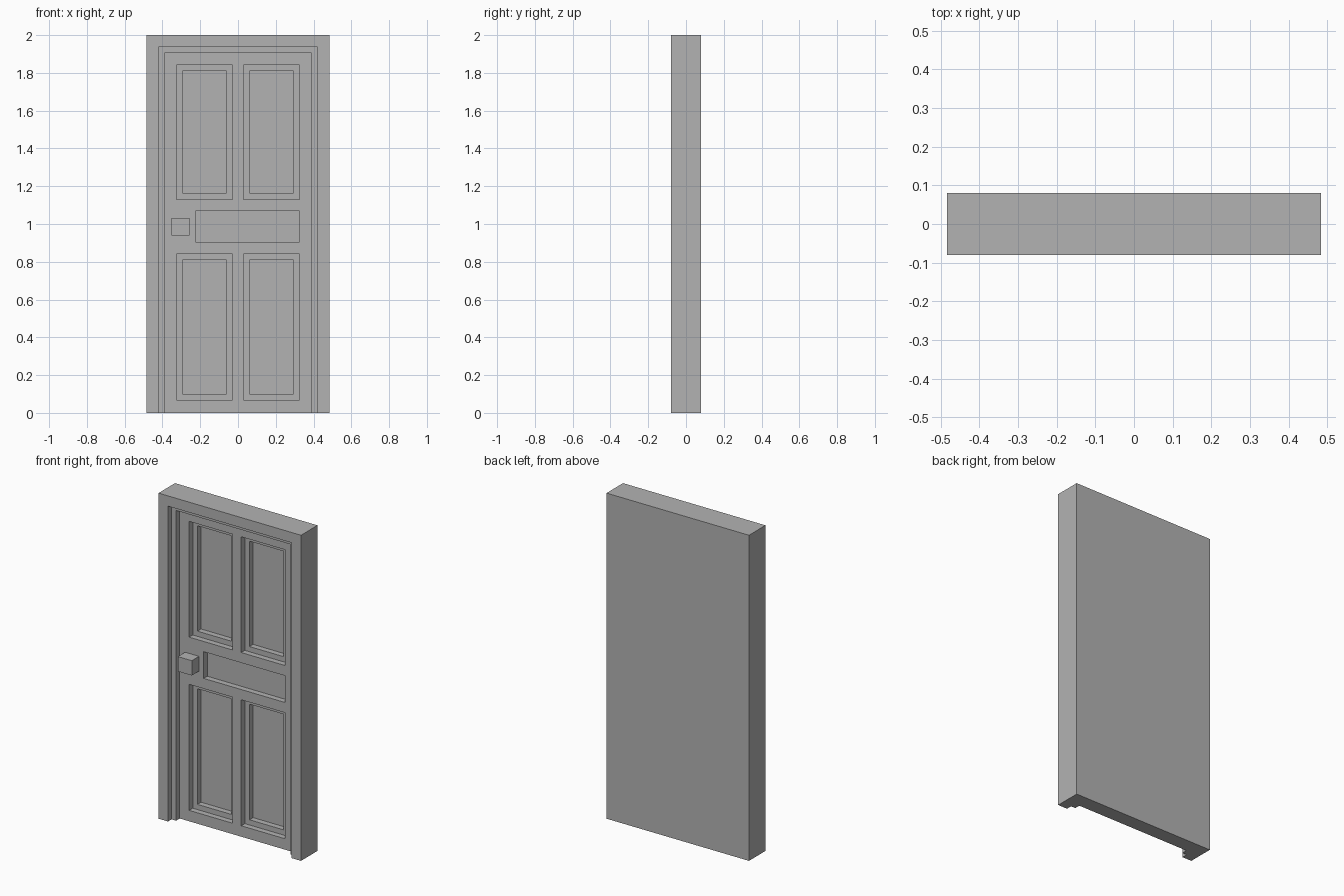
import bpy
import bmesh

cube = bpy.data.objects.get("Cube")
if cube:
    bpy.data.objects.remove(cube, do_unlink=True)

FRONT, BACK, STEP = -0.08, 0.08, 0.035
LEAF = FRONT + 2 * STEP      # front plane of the door leaf
TRIM = 0.032                 # width of each stepped ledge

grey = bpy.data.materials.new("plain grey")
grey.use_nodes = True
grey.diffuse_color = (0.45, 0.45, 0.45, 1)
grey.node_tree.nodes["Principled BSDF"].inputs["Base Color"].default_value = grey.diffuse_color


def box(name, x, y, z):
    """Box between the (low, high) limits on each axis."""
    bm = bmesh.new()
    bmesh.ops.create_cube(bm, size=1)
    for v in bm.verts:
        v.co = [lim[0] if c < 0 else lim[1] for c, lim in zip(v.co, (x, y, z))]
    mesh = bpy.data.meshes.new(name)
    bm.to_mesh(mesh)
    bm.free()
    mesh.materials.append(grey)
    obj = bpy.data.objects.new(name, mesh)
    bpy.context.collection.objects.link(obj)
    return obj


door = box("door_and_frame", (-0.484, 0.484), (FRONT, BACK), (0, 2))
cutters = []


def recess(x, z, floor):
    """Sink a rectangle of the door front down to the plane y = floor."""
    cutter = box("recess_cutter", x, (FRONT - 0.1, floor), z)
    cutter.hide_render = True
    mod = door.modifiers.new("recess", "BOOLEAN")
    mod.operation = "DIFFERENCE"
    mod.solver = "EXACT"
    mod.object = cutter
    cutters.append(cutter)


# Stepped doorway, open at the floor
recess((-0.42, 0.42), (-0.1, 1.937), FRONT + STEP)
recess((-0.389, 0.389), (-0.1, 1.905), LEAF)

# Four tall panels, each sunk in two steps
for side in (-1, 1):
    for low, high in ((0.067, 0.841), (1.131, 1.842)):
        for level in range(2):
            d = level * TRIM
            x = sorted((side * (0.029 + d), side * (0.325 - d)))
            recess(x, (low + d, high - d), LEAF + (level + 1) * STEP)

# Wide middle panel
recess((-0.226, 0.325), (0.904, 1.068), LEAF + STEP)

# Bake the cuts and drop the cutters
depsgraph = bpy.context.evaluated_depsgraph_get()
baked = bpy.data.meshes.new_from_object(door.evaluated_get(depsgraph))
door.modifiers.clear()
door.data = baked
for cutter in cutters:
    bpy.data.objects.remove(cutter, do_unlink=True)

# Square knob
box("door_knob", (-0.353, -0.258), (FRONT, LEAF), (0.94, 1.031))
